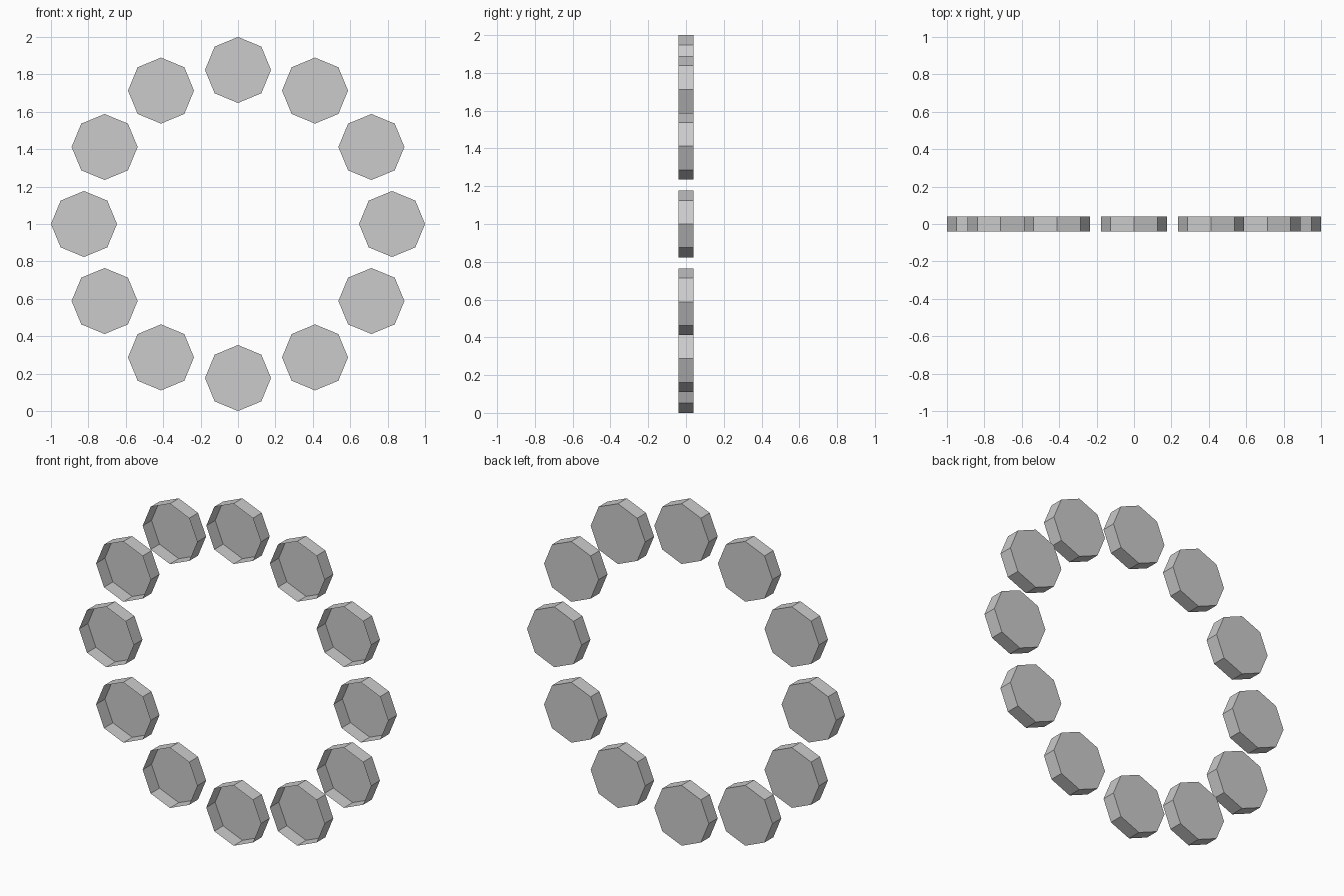
import bpy, bmesh
from math import sin, cos, pi

if "Cube" in bpy.data.objects:
    bpy.data.objects.remove(bpy.data.objects["Cube"])

COUNT, SIDES = 12, 8
CUP_R = 3 / 17           # cup radius
RING_R = 1 - CUP_R       # radius of the ring of cups
HALF = 0.041             # half depth

# Shallow octagonal cup: open at the front, closed at the back
bm = bmesh.new()
angles = [2 * pi * i / SIDES for i in range(SIDES)]
front = [bm.verts.new((CUP_R * cos(a), -HALF, CUP_R * sin(a))) for a in angles]
back = [bm.verts.new((CUP_R * cos(a), HALF, CUP_R * sin(a))) for a in angles]
for i in range(SIDES):
    j = (i + 1) % SIDES
    bm.faces.new((front[i], front[j], back[j], back[i]))
bm.faces.new(back[::-1])
bm.normal_update()
if bm.faces[:][-1].normal.y < 0:
    bmesh.ops.reverse_faces(bm, faces=bm.faces[:])
mesh = bpy.data.meshes.new("octagon_cup")
bm.to_mesh(mesh)
bm.free()

# Ring of cups, all kept upright
for k in range(COUNT):
    a = 2 * pi * k / COUNT
    cup = bpy.data.objects.new(f"octagon_cup_{k + 1}", mesh)
    cup.location = (RING_R * cos(a), 0, 1 + RING_R * sin(a))
    bpy.context.collection.objects.link(cup)
